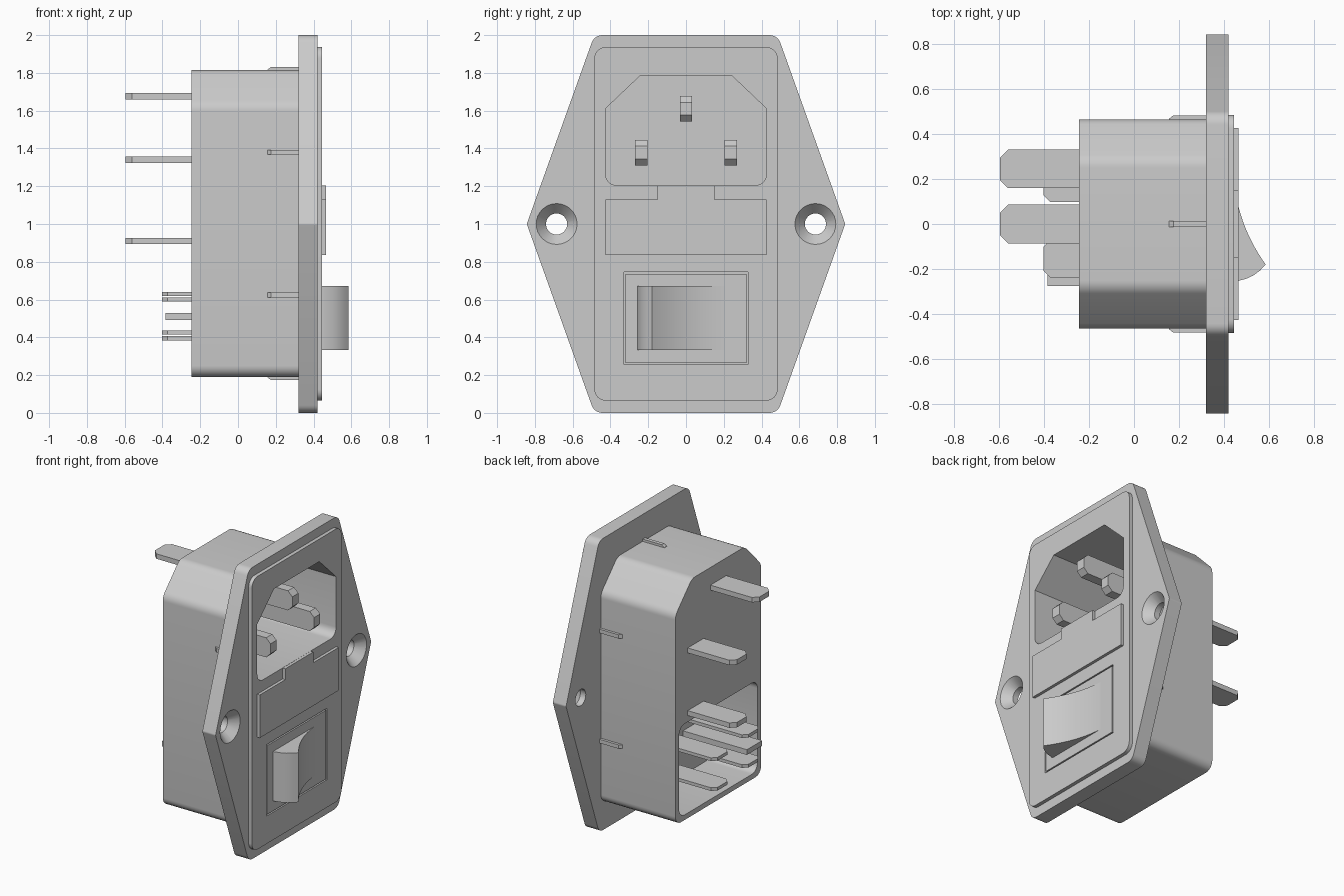
import bpy, bmesh, math
from mathutils import Vector, Matrix

if "Cube" in bpy.data.objects:
    bpy.data.objects.remove(bpy.data.objects["Cube"], do_unlink=True)

GREY = (0.6, 0.6, 0.6, 1)
grey = bpy.data.materials.new("plain_grey")
grey.use_nodes = True
grey.diffuse_color = GREY
grey.node_tree.nodes["Principled BSDF"].inputs["Base Color"].default_value = GREY


def finish(name, bm):
    bmesh.ops.recalc_face_normals(bm, faces=bm.faces)
    mesh = bpy.data.meshes.new(name)
    bm.to_mesh(mesh)
    bm.free()
    mesh.materials.append(grey)
    obj = bpy.data.objects.new(name, mesh)
    bpy.context.collection.objects.link(obj)
    return obj


def prism(name, points, lo, hi, axis="x"):
    """Extrude a flat outline along one axis."""
    def place(a, b, t):
        return {"x": (t, a, b), "y": (a, t, b), "z": (a, b, t)}[axis]
    bm = bmesh.new()
    rings = [[bm.verts.new(place(a, b, t)) for a, b in points] for t in (lo, hi)]
    bm.faces.new(rings[0])
    bm.faces.new(rings[1])
    n = len(points)
    for i in range(n):
        j = (i + 1) % n
        bm.faces.new((rings[0][i], rings[0][j], rings[1][j], rings[1][i]))
    return finish(name, bm)


def rounded(corners, steps=6):
    """Outline from (a, b, radius) corners, each rounded by an arc."""
    out = []
    n = len(corners)
    for i, (a, b, r) in enumerate(corners):
        p = Vector((a, b))
        if r == 0:
            out.append((a, b))
            continue
        u = (Vector(corners[i - 1][:2]) - p).normalized()
        v = (Vector(corners[(i + 1) % n][:2]) - p).normalized()
        half = u.angle(v) / 2
        centre = p + (u + v).normalized() * (r / math.sin(half))
        start = p + u * (r / math.tan(half)) - centre
        sweep = start.angle_signed(p + v * (r / math.tan(half)) - centre)
        for k in range(steps + 1):
            q = centre + Matrix.Rotation(-sweep * k / steps, 2) @ start
            out.append((q.x, q.y))
    return out


def mirrored(half):
    """Close a right-hand half outline (bottom to top) across the middle."""
    return half + [(-a, b, r) for a, b, r in reversed(half)]


def rect(w, z0, z1, r=0.0):
    return rounded(mirrored([(w, z0, r), (w, z1, r)]))


def cone(name, r0, r1, x0, x1, y, z):
    bm = bmesh.new()
    place = Matrix.Translation(((x0 + x1) / 2, y, z)) @ Matrix.Rotation(math.pi / 2, 4, "Y")
    bmesh.ops.create_cone(bm, cap_ends=True, segments=32, radius1=r0, radius2=r1,
                          depth=x1 - x0, matrix=place)
    return finish(name, bm)


def activate(obj):
    bpy.ops.object.select_all(action="DESELECT")
    obj.select_set(True)
    bpy.context.view_layer.objects.active = obj


def cut(targets, cutter):
    for obj in targets:
        mod = obj.modifiers.new("cut", "BOOLEAN")
        mod.operation = "DIFFERENCE"
        mod.solver = "EXACT"
        mod.object = cutter
        activate(obj)
        bpy.ops.object.modifier_apply(modifier=mod.name)
    bpy.data.objects.remove(cutter, do_unlink=True)


# Flange, raised face plate and rear housing
flange = prism("flange", rounded(mirrored(
    [(0.485, 0, 0.06), (0.843, 1, 0.02), (0.485, 2, 0.06)])), 0.32, 0.42)
plate = prism("face_plate", rect(0.485, 0.065, 1.937, 0.06), 0.41, 0.445)
body = prism("housing", rounded(mirrored(
    [(0.465, 0.19, 0.06), (0.465, 1.63, 0.08), (0.285, 1.815, 0.08)])), -0.245, 0.33)

# Inlet cavity through all three, and the rear switch recess
cut([flange, plate, body], prism("cavity_cutter", rounded(mirrored(
    [(0.427, 1.205, 0.06), (0.427, 1.61, 0), (0.245, 1.783, 0)])), -0.2, 0.6))
cut([body], prism("recess_cutter", rect(0.425, 0.225, 0.85, 0.06), -0.4, 0.1))

# Countersunk screw holes
for y in (-0.685, 0.685):
    cut([flange], cone("hole_cutter", 0.056, 0.056, 0.2, 0.6, y, 1))
    cut([flange], cone("sink_cutter", 0.055, 0.117, 0.36, 0.43, y, 1))

# Narrow groove around the switch, made by cutting a pocket and filling it
cut([plate], prism("groove_cutter", rect(0.328, 0.255, 0.745), 0.425, 0.6))
prism("switch_panel", rect(0.319, 0.264, 0.736), 0.42, 0.445)

# Fuse drawer with its raised tab
prism("fuse_drawer", rounded(mirrored(
    [(0.427, 0.835, 0), (0.427, 1.13, 0), (0.152, 1.13, 0), (0.152, 1.204, 0)])), 0.43, 0.465)

# Rocker: curved front pushed in at one end
rocker = [(0.435, 0.205)]
for i in range(15):
    t = i / 14
    rocker.append((0.445 + 0.03 * t + 0.11 * t ** 2.2, 0.205 - 0.385 * t))
rocker += [(0.56, -0.207), (0.53, -0.229), (0.5, -0.243), (0.47, -0.251),
           (0.445, -0.258), (0.435, -0.258)]
prism("rocker", rocker, 0.333, 0.672, "z")


def blade(name, tip, base, y0, y1, z, thick, chamfer):
    """Flat rear terminal with a chamfered tip."""
    c = chamfer
    outline = [(base, y0), (base, y1), (tip + c, y1), (tip, y1 - c), (tip, y0 + c), (tip + c, y0)]
    if c == 0:
        outline = [(base, y0), (base, y1), (tip, y1), (tip, y0)]
    prism(name, outline, z - thick / 2, z + thick / 2, "z")


# Rear inlet terminals
for y, z in ((0.0, 1.677), (0.245, 1.34), (0.245, 0.91)):
    blade("inlet_terminal", -0.595, -0.22, y - 0.086, y + 0.086, z, 0.034, 0.035)

# Switch terminals
for y, z in ((0.18, 0.6), (-0.155, 0.63), (0.18, 0.395), (-0.155, 0.425)):
    blade("switch_terminal", -0.403, 0.11, y - 0.082, y + 0.082, z, 0.022, 0.03)
blade("earth_terminal", -0.385, 0.11, -0.275, -0.11, 0.51, 0.036, 0)

# Upright contact pins inside the inlet
for y, z in ((0, 1.61), (-0.236, 1.378), (0.236, 1.378)):
    h, c, tip = 0.067, 0.033, 0.435
    prism("contact_pin", [(-0.21, z - h), (tip - c, z - h), (tip, z - h + c),
                          (tip, z + h - c), (tip - c, z + h), (-0.21, z + h)],
          y - 0.033, y + 0.033, "y")

# Small crush ribs around the housing
for s in (-1, 1):
    for z in (0.625, 1.38):
        prism("side_rib", [(0.33, s * 0.45), (0.155, s * 0.45), (0.155, s * 0.467),
                           (0.175, s * 0.483), (0.33, s * 0.483)], z - 0.013, z + 0.013, "z")
    mid, half = 1.0025, 0.8125
    prism("end_rib", [(0.33, mid + s * (half - 0.015)), (0.155, mid + s * (half - 0.015)),
                      (0.155, mid + s * (half + 0.002)), (0.175, mid + s * (half + 0.016)),
                      (0.33, mid + s * (half + 0.016))], -0.013, 0.013, "y")

# Smooth the rounded edges, keep the hard ones
for obj in list(bpy.context.collection.objects):
    if obj.type == "MESH" and obj.data.materials and obj.data.materials[0] == grey:
        activate(obj)
        bpy.ops.object.shade_smooth_by_angle(angle=math.radians(25))
